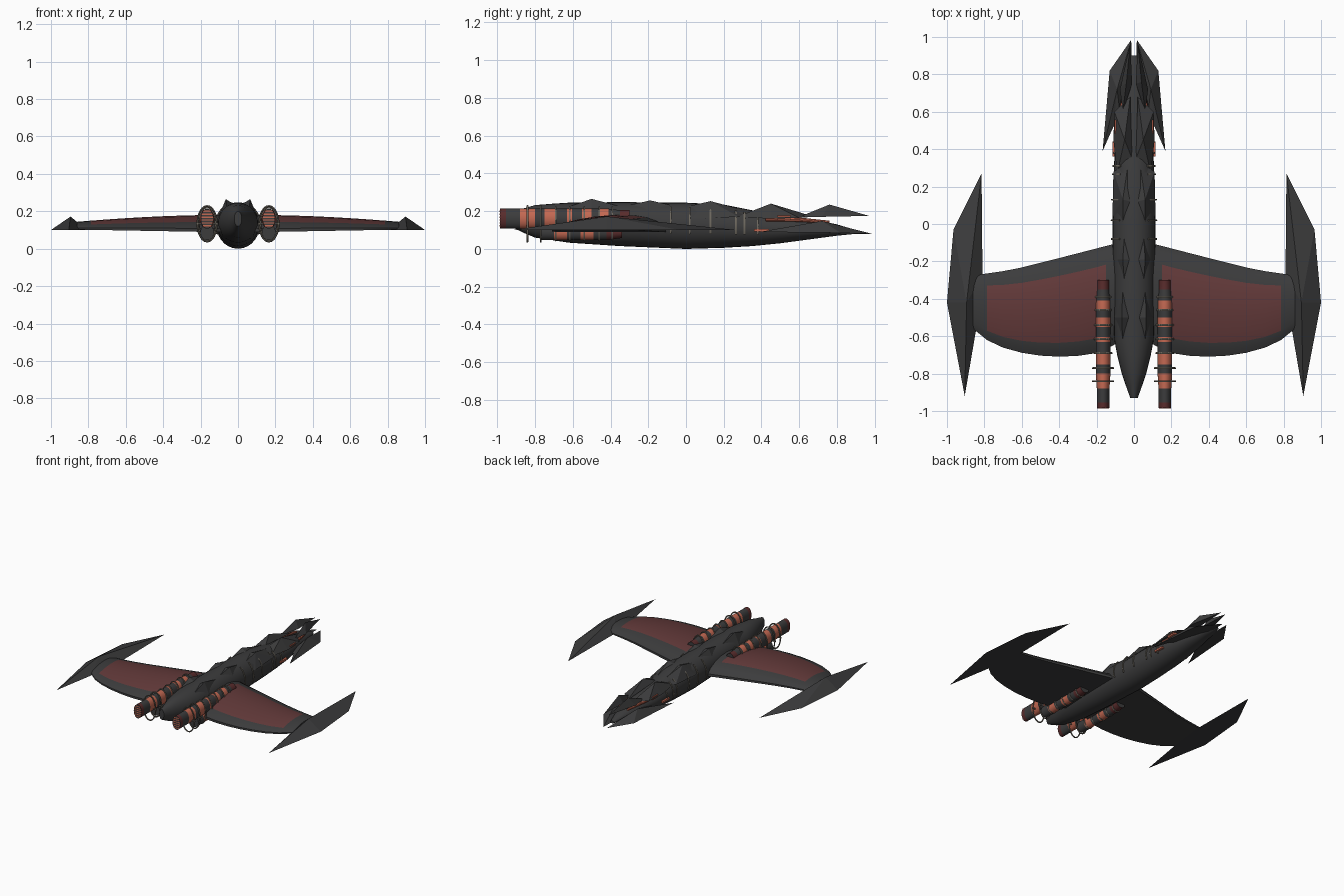
import bpy, bmesh, math

if "Cube" in bpy.data.objects:
    bpy.data.objects.remove(bpy.data.objects["Cube"])


def material(name, rgb):
    m = bpy.data.materials.new(name)
    m.diffuse_color = (*rgb, 1)
    m.use_nodes = True
    m.node_tree.nodes["Principled BSDF"].inputs["Base Color"].default_value = m.diffuse_color
    return m


GREY = material("charcoal plating", (.045, .045, .046))
RED = material("dark red panel", (.125, .042, .042))
ORANGE = material("burnt orange", (.55, .14, .085))
TAUPE = material("taupe pipe", (.15, .135, .11))
MAROON = material("maroon trim", (.10, .025, .025))


def build(name, verts, faces, mats, idx=None, smooth=None):
    me = bpy.data.meshes.new(name)
    me.from_pydata(verts, [], faces)
    for m in mats:
        me.materials.append(m)
    if idx:
        me.polygons.foreach_set("material_index", idx)
    bm = bmesh.new()
    bm.from_mesh(me)
    bmesh.ops.recalc_face_normals(bm, faces=bm.faces)
    bm.to_mesh(me)
    bm.free()
    ob = bpy.data.objects.new(name, me)
    bpy.context.collection.objects.link(ob)
    if smooth:
        bpy.ops.object.select_all(action='DESELECT')
        ob.select_set(True)
        bpy.context.view_layer.objects.active = ob
        bpy.ops.object.shade_smooth_by_angle(angle=math.radians(smooth))
    return ob


def loft(name, sections, mats, bands=None, n=24, smooth=35):
    """Ellipses (y, cx, cz, rx, rz) joined along y; bands = material per gap."""
    verts, faces, idx = [], [], []
    for y, cx, cz, rx, rz in sections:
        for k in range(n):
            a = 2 * math.pi * k / n
            verts.append((cx + rx * math.cos(a), y, cz + rz * math.sin(a)))
    for i in range(len(sections) - 1):
        for k in range(n):
            j = (k + 1) % n
            faces.append((i * n + k, i * n + j, i * n + n + j, i * n + n + k))
            idx.append(bands[i] if bands else 0)
    faces += [tuple(range(n)), tuple(range(len(verts) - n, len(verts)))]
    idx += [0, 0]
    return build(name, verts, faces, mats, idx, smooth)


def plate(name, outline, apex, side):
    """Faceted armour plate: outline fanned up to one apex, flat underneath."""
    verts = [(side * x, y, z) for x, y, z in outline + [apex]]
    n = len(outline)
    faces = [(i, (i + 1) % n, n) for i in range(n)] + [tuple(range(n))]
    return build(name, verts, faces, [GREY])


def hoop(name, y, cx, cz, rx, rz, r, start=0, end=360, mat=TAUPE):
    """Thin elliptical pipe in the xz plane."""
    n, m = 24, 6
    verts, faces = [], []
    for i in range(n + 1):
        a = math.radians(start + (end - start) * i / n)
        for k in range(m):
            b = 2 * math.pi * k / m
            verts.append((cx + (rx + r * math.cos(b)) * math.cos(a), y + r * math.sin(b),
                          cz + (rz + r * math.cos(b)) * math.sin(a)))
    for i in range(n):
        for k in range(m):
            j = (k + 1) % m
            faces.append((i * m + k, i * m + j, i * m + m + j, i * m + m + k))
    if end - start < 360:
        faces += [tuple(range(m)), tuple(range(n * m, n * m + m))]
    return build(name, verts, faces, [mat], smooth=60)


def box(name, c, s, mat):
    verts = [(c[0] + s[0] * i / 2, c[1] + s[1] * j / 2, c[2] + s[2] * k / 2)
             for i in (-1, 1) for j in (-1, 1) for k in (-1, 1)]
    faces = [(0, 1, 3, 2), (4, 6, 7, 5), (0, 4, 5, 1), (2, 3, 7, 6), (0, 2, 6, 4), (1, 5, 7, 3)]
    return build(name, verts, faces, [mat])


def interp(pts, x):
    for (x0, y0), (x1, y1) in zip(pts, pts[1:]):
        if x <= x1:
            return y0 + (y1 - y0) * (x - x0) / (x1 - x0)
    return pts[-1][1]


# Fuselage: y, half width, bottom z, top z
hull = [(-.93, .02, .12, .2), (-.86, .045, .085, .215), (-.80, .065, .06, .232),
        (-.70, .09, .045, .24), (-.62, .105, .033, .245), (-.35, .112, .015, .248),
        (0, .115, 0, .245), (.2, .112, .006, .235), (.35, .105, .015, .205),
        (.5, .095, .03, .18), (.65, .075, .05, .16), (.8, .045, .07, .13), (.9, .015, .08, .1)]
loft("fuselage", [(y, 0, (b + t) / 2, w, (t - b) / 2) for y, w, b, t in hull], [GREY], n=28)

# Wing outline: y along the span x
LEAD = [(.08, -.10), (.12, -.11), (.45, -.195), (.65, -.245), (.86, -.275)]
TRAIL = [(.08, -.63), (.13, -.66), (.2, -.69), (.3, -.705), (.42, -.71), (.55, -.70),
         (.68, -.67), (.78, -.625), (.86, -.56)]
XS = [.08, .12, .15, .2, .3, .4, .5, .6, .7, .785, .82, .86]
VS = [0, .04, .09, .18, .3, .45, .6, .75, .86, .93, 1]


def wing(side):
    nx, nv = len(XS), len(VS)
    verts, faces, idx = [], [], []
    for top in (1, 0):
        for x in XS:
            y0, y1 = interp(LEAD, x), interp(TRAIL, x)
            f = (x - .08) / .78
            base = .088 + .014 * f
            thick = .092 - .05 * f ** 1.6
            for v in VS:
                bulge = .2 + .8 * math.sin(math.pi * v ** .8) ** .7 if 0 < v < 1 else .2
                z = base + (thick * bulge if top else 0)
                verts.append((side * x, y0 + (y1 - y0) * v, z))
    off = nx * nv
    for o in (0, off):
        for i in range(nx - 1):
            for j in range(nv - 1):
                a = o + i * nv + j
                faces.append((a, a + 1, a + nv + 1, a + nv))
                # red inset on the upper side
                idx.append(int(o == 0 and 2 <= i <= 8 and .17 < VS[j] < .85))
    for i in range(nx - 1):
        for a in (i * nv, i * nv + nv - 1):
            faces.append((a, a + nv, a + nv + off, a + off))
            idx.append(0)
    for j in range(nv - 1):
        for a in (j, (nx - 1) * nv + j):
            faces.append((a, a + 1, a + 1 + off, a + off))
            idx.append(0)
    build("wing", verts, faces, [GREY, RED], idx, 35)


# Upper armour plates: outline and apex
PLATES = [
    ([(.02, .97, .175), (.075, .72, .17), (.06, .6, .17), (.01, .75, .175)], (.04, .76, .235)),
    ([(.02, .68, .17), (.105, .6, .165), (.11, .45, .16), (.09, .27, .17), (.01, .35, .2)],
     (.05, .45, .24)),
    ([(.03, .33, .2), (.11, .28, .17), (.115, .05, .16), (.06, -.1, .2), (.015, .12, .235)],
     (.06, .13, .253)),
    ([(.05, -.05, .225), (.1, -.19, .18), (.05, -.33, .225), (.015, -.19, .24)], (.06, -.19, .257)),
    ([(.06, -.33, .22), (.105, -.5, .17), (.06, -.66, .21), (.025, -.5, .24)], (.065, -.5, .265))]

for s in (1, -1):
    wing(s)
    # Wing tip blade
    plate("wing_tip_blade", [(.815, .27, .1), (.965, -.03, .1), (1, -.42, .1), (.905, -.92, .1),
                             (.845, -.57, .1), (.81, -.28, .1)], (.895, -.42, .172), s)
    # Nose blade
    plate("nose_blade", [(.015, .985, .08), (.13, .82, .085), (.168, .39, .09), (.11, .52, .1),
                         (.07, .55, .1), (.012, .85, .08)], (.09, .72, .148), s)
    for outline, apex in PLATES:
        plate("armour_plate", outline, apex, s)
    # Orange machinery under the nose plates
    loft("nose_pipe", [(.42, s * .085, .158, .012, .012), (.6, s * .07, .155, .012, .012),
                       (.76, s * .035, .142, .008, .008)], [ORANGE], n=10)
    box("nose_side_box", (s * .1, .40, .098), (.03, .08, .014), ORANGE)
    box("nose_vent", (s * .088, .52, .165), (.03, .07, .022), ORANGE)

    # Main engine tube with colour bands (0 grey, 1 orange, 2 maroon)
    ex = s * .165
    ys = [-.985, -.955, -.88, -.80, -.75, -.695, -.63, -.605, -.55, -.50, -.46, -.41, -.35, -.30]
    bands = [2, 0, 1, 0, 1, 0, 1, 0, 1, 0, 1, 0, 2]
    loft("engine_tube", [(y, ex, .16, .034 if y < -.81 or y > -.36 else .039,
                          .053 if y < -.4 else .045) for y in ys],
         [GREY, ORANGE, MAROON], bands)
    # Lower engine tube
    ys = [-.77, -.70, -.63, -.56, -.49, -.42, -.34]
    loft("lower_engine_tube", [(y, ex, .088, .036, .042 if y < -.4 else .03) for y in ys],
         [GREY, ORANGE, MAROON], [0, 1, 0, 1, 0, 2])
    # Exhaust grille slats
    for i in range(6):
        z = .122 + i * .0155
        w = 2 * .032 * math.sqrt(max(0, 1 - ((z - .16) / .053) ** 2))
        box("exhaust_slat", (ex, -.984, z), (w, .006, .007), ORANGE)
    # Hoops around the engines
    for i, y in enumerate((-.84, -.77, -.69, -.615, -.54, -.46, -.39)):
        big = i < 2
        hoop("engine_hoop", y, ex, .133, .052 if big else .046, .095 if big else .088, .005)
        if big:
            box("hoop_strut", (ex, y, .133), (.118, .008, .008), TAUPE)
    # Side ribs on the fuselage
    for y in (-.08, .02, .13, .265, .31, .38):
        w = interp([(h[0], h[1]) for h in hull], y)
        b = interp([(h[0], h[2]) for h in hull], y)
        t = interp([(h[0], h[3]) for h in hull], y)
        a0, a1 = (-20, 50) if s > 0 else (130, 200)
        hoop("fuselage_rib", y, 0, (b + t) / 2, w + .005, (t - b) / 2 + .004, .005, a0, a1)
